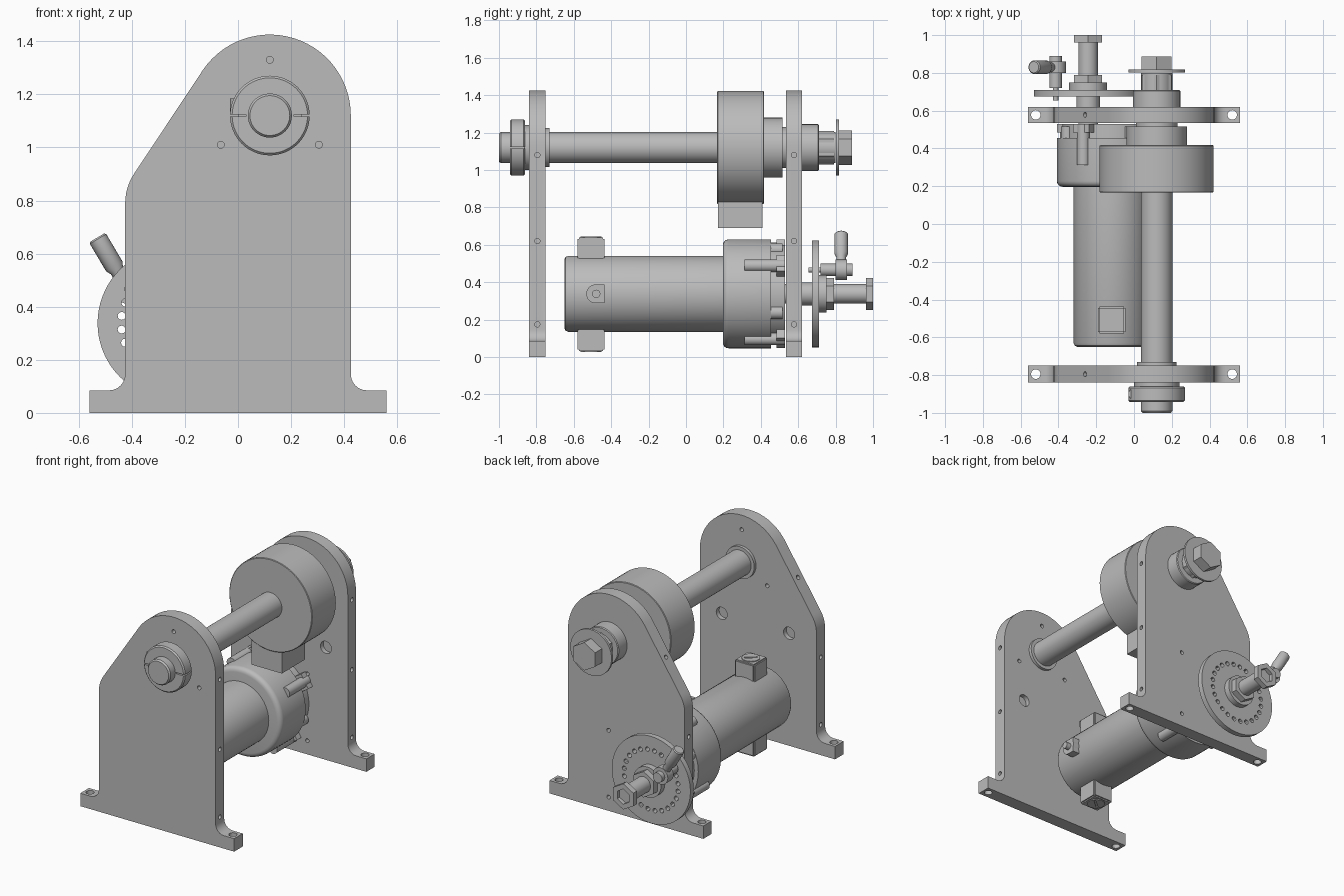
import bpy, bmesh
from math import pi, cos, sin, radians
from mathutils import Vector, Matrix

if "Cube" in bpy.data.objects:
    bpy.data.objects.remove(bpy.data.objects["Cube"])

steel = bpy.data.materials.new("grey steel")
steel.use_nodes = True
GREY = (0.5, 0.5, 0.5, 1)
steel.diffuse_color = GREY
steel.node_tree.nodes["Principled BSDF"].inputs["Base Color"].default_value = GREY


def finish(name, bm):
    bmesh.ops.recalc_face_normals(bm, faces=bm.faces)
    me = bpy.data.meshes.new(name)
    bm.to_mesh(me)
    bm.free()
    me.materials.append(steel)
    ob = bpy.data.objects.new(name, me)
    bpy.context.collection.objects.link(ob)
    smooth(ob)
    return ob


def smooth(ob):
    ob.data.polygons.foreach_set("use_smooth", [True] * len(ob.data.polygons))
    ob.data.set_sharp_from_angle(angle=radians(30))


def lathe(name, origin, axis, profile, n=48):
    """Revolve (distance, radius) pairs around an axis, capping both ends."""
    bm = bmesh.new()
    phase = pi / 2 if n == 6 else 0
    rings = [[bm.verts.new((r * cos(phase + 2 * pi * i / n), r * sin(phase + 2 * pi * i / n), t))
              for i in range(n)] for t, r in profile]
    for a, b in zip(rings, rings[1:]):
        for i in range(n):
            j = (i + 1) % n
            bm.faces.new((a[i], a[j], b[j], b[i]))
    bm.faces.new(rings[0])
    bm.faces.new(rings[-1])
    turn = Vector((0, 0, 1)).rotation_difference(Vector(axis)).to_matrix().to_4x4()
    bm.transform(Matrix.Translation(origin) @ turn)
    return finish(name, bm)


def rod(name, p0, p1, r, n=32):
    d = Vector(p1) - Vector(p0)
    return lathe(name, p0, d.normalized(), [(0, r), (d.length, r)], n)


def box(name, lo, hi, bevel=0):
    bm = bmesh.new()
    bmesh.ops.create_cube(bm, size=1)
    lo, hi = Vector(lo), Vector(hi)
    for v in bm.verts:
        v.co = Vector([(a + b) / 2 + c * (b - a) for a, b, c in zip(lo, hi, v.co)])
    if bevel:
        bmesh.ops.bevel(bm, geom=bm.edges[:], offset=bevel, segments=2, affect='EDGES')
    return finish(name, bm)


def cut(target, cutters):
    bpy.context.view_layer.objects.active = target
    for c in cutters:
        mod = target.modifiers.new("cut", 'BOOLEAN')
        mod.operation, mod.solver, mod.object = 'DIFFERENCE', 'EXACT', c
        bpy.ops.object.modifier_apply(modifier=mod.name)
        bpy.data.objects.remove(c)
    smooth(target)


def arc(cx, cz, r, a0, a1, n):
    return [(cx + r * cos(radians(a0 + (a1 - a0) * i / n)),
             cz + r * sin(radians(a0 + (a1 - a0) * i / n))) for i in range(n + 1)]


SX, SZ = 0.12, 1.12      # drum shaft axis
MX, MZ = -0.117, 0.338   # motor axis
DX = -0.243              # indexing disc axis
Y = (0, 1, 0)

# End plates with feet and holes
outline = [(-0.56, 0), (0.56, 0), (0.56, 0.085)]
outline += arc(0.485, 0.145, 0.06, 270, 180, 6)
outline += arc(SX, SZ, 0.305, 0, 146, 28)
outline += arc(-0.225, 0.79, 0.2, 146, 180, 6)
outline += arc(-0.485, 0.145, 0.06, 0, -90, 6)
outline += [(-0.56, 0.085)]


def end_plate(name, y0, y1, inner, bolts):
    bm = bmesh.new()
    face = bm.faces.new([bm.verts.new((x, y0, z)) for x, z in outline])
    new = bmesh.ops.extrude_face_region(bm, geom=[face])["geom"]
    for v in new:
        if isinstance(v, bmesh.types.BMVert):
            v.co.y = y1
    plate = finish(name, bm)
    ym = (y0 + y1) / 2
    holes = [rod("hole", (x, ym, -0.1), (x, ym, 0.2), 0.025, 24) for x in (-0.52, 0.52)]
    holes += [rod("hole", (x, y0 - 0.1, z), (x, y1 + 0.1, z), 0.013, 16) for x, z in bolts]
    holes += [rod("hole", (0.39, ym, z), (0.5, ym, z), 0.014, 16) for z in (0.175, 0.62, 1.08)]
    holes += [rod("hole", (-0.5, ym, z), (-0.39, ym, z), 0.014, 16) for z in (0.175, 0.62)]
    holes += [rod("hole", (-0.32, ym, 1.14), (-0.237, ym, 1.085), 0.014, 16)]
    # Blind pockets on the inner face
    holes += [rod("hole", (x, inner - 0.03, 0.74), (x, inner + 0.03, 0.74), 0.04, 24)
              for x in (-0.225, 0.265)]
    cut(plate, holes)


end_plate("front_plate", -0.84, -0.75, -0.75, [(0.12, 1.33), (-0.065, 1.01), (0.305, 1.01)])
end_plate("rear_plate", 0.535, 0.62, 0.535, [(0.13, 0.53), (0.13, 0.09)])

# Drum shaft, bearings and clamp collar
lathe("drum_shaft", (SX, 0, SZ), Y, [(-1, 0.075), (-0.99, 0.083), (0.8, 0.083)])
lathe("front_bearing", (SX, 0, SZ), Y, [(-0.865, 0.12), (-0.75, 0.12), (-0.75, 0.105), (-0.73, 0.105)])
collar = lathe("clamp_collar", (SX, 0, SZ), Y,
               [(-0.942, 0.142), (-0.934, 0.15), (-0.868, 0.15), (-0.86, 0.142)], 64)
cut(collar, [box("slit", (SX + a, -1, SZ - 0.004), (SX + b, -0.8, SZ + 0.004))
             for a, b in ((-0.2, -0.09), (0.09, 0.2))])
rod("collar_screw", (0, -0.9, 1.125), (0, -0.9, 1.185), 0.03, 24)

# Drum, hub and guide block
lathe("drum", (SX, 0, SZ), Y, [(0.167, 0.298), (0.17, 0.302), (0.414, 0.302), (0.417, 0.298)], 72)
lathe("drum_hub", (SX, 0, SZ), Y, [(0.41, 0.16), (0.515, 0.16), (0.515, 0.11), (0.54, 0.11)], 64)
box("guide_block", (-0.02, 0.17, 0.69), (0.2, 0.41, 0.88))

# Rear bearing, washer and hex bolt
lathe("rear_bearing", (SX, 0, SZ), Y, [(0.6, 0.125), (0.705, 0.125), (0.71, 0.12)])
rod("shaft_nut", (SX, 0.7, SZ), (SX, 0.79, SZ), 0.09, 6)
rod("shaft_washer", (SX, 0.802, SZ), (SX, 0.817, SZ), 0.15, 48)
rod("shaft_bolt_head", (SX, 0.81, SZ), (SX, 0.888, SZ), 0.092, 6)

# Motor body and gearbox
lathe("motor_body", (MX, 0, MZ), Y,
      [(-0.65, 0.185), (-0.644, 0.197), (-0.63, 0.203), (0.22, 0.203)], 64)
lathe("gearbox", (MX, 0, MZ), Y,
      [(0.197, 0.26)] + [(0.227 - 0.03 * cos(a), 0.261 + 0.03 * sin(a))
                         for a in (0.4, 0.8, 1.2, pi / 2)]
      + [(0.455, 0.291), (0.455, 0.262), (0.53, 0.262)], 64)

# Gearbox lugs and flange ears
for k, ang in enumerate((32, 122, 212, 302)):
    a = radians(ang)
    x, z = MX + 0.285 * cos(a), MZ + 0.285 * sin(a)
    rod(f"gearbox_lug_{k}", (x, 0.312, z), (x, 0.53, z), 0.033, 24)
    ear = box(f"flange_ear_{k}", (-0.05, 0.485, -0.06), (0.05, 0.53, 0.05))
    ear.data.transform(Matrix.Translation((MX + 0.26 * cos(a), 0, MZ + 0.26 * sin(a)))
                       @ Matrix.Rotation(pi / 2 - a, 4, 'Y'))
    b = a + radians(35)
    x, z = MX + 0.255 * cos(b), MZ + 0.255 * sin(b)
    rod(f"flange_boss_{k}", (x, 0.455, z), (x, 0.515, z), 0.035, 24)

# Motor terminals with slotted screws
for name, z0, z1, s in (("top", 0.5, 0.64, 1), ("bottom", 0.033, 0.17, -1)):
    box(f"{name}_terminal", (-0.19, -0.58, z0), (-0.045, -0.437, z1), 0.008)
    end = z1 if s > 0 else z0
    screw = rod(f"{name}_terminal_screw", (MX, -0.508, end - 0.02 * s), (MX, -0.508, end + 0.005 * s), 0.055)
    slot = box("slot", (-0.04, -0.006, end - 0.01), (0.04, 0.006, end + 0.01))
    slot.data.transform(Matrix.Translation((MX, -0.508, 0)) @ Matrix.Rotation(radians(40), 4, 'Z'))
    cut(screw, [slot])
rod("side_terminal", (0.06, -0.483, MZ), (0.13, -0.483, MZ), 0.05)
box("side_terminal_pad", (0.06, -0.483, MZ - 0.05), (0.13, -0.437, MZ + 0.05))
rod("side_terminal_pin", (0.1, -0.48, MZ), (0.16, -0.48, MZ), 0.022, 24)

# Indexing disc with ring of holes
disc = rod("index_disc", (DX, 0.675, MZ), (DX, 0.71, MZ), 0.286, 72)
ring = [(DX + 0.197 * cos(radians(t)), MZ + 0.197 * sin(radians(t))) for t in range(7, 367, 15)]
cut(disc, [rod("hole", (x, 0.6, z), (x, 0.8, z), 0.015, 12) for x, z in ring])

# Spindle through the disc, with hex nuts
rod("spindle", (DX, 0.5, MZ), (DX, 0.97, MZ), 0.052)
rod("spindle_boss", (DX, 0.61, MZ), (DX, 0.68, MZ), 0.062)
rod("spindle_nut", (DX, 0.705, MZ), (DX, 0.75, MZ), 0.1, 48)
rod("spindle_lock_nut", (DX, 0.74, MZ), (DX, 0.79, MZ), 0.085, 6)
lathe("spindle_socket", (DX, 0, MZ), Y,
      [(0.962, 0.085), (1.0, 0.085), (1.0, 0.05), (0.975, 0.05)], 6)

# Locking lever on its pin
PX, PZ = -0.415, 0.466
rod("lever_pin", (PX, 0.655, PZ), (PX, 0.72, PZ), 0.014, 16)
rod("lever_stud", (PX, 0.72, PZ), (PX, 0.89, PZ), 0.033, 24)
rod("lever_hub", (PX, 0.8, PZ), (PX, 0.86, PZ), 0.055, 24)
lathe("lever_arm", (PX, 0.83, PZ), Vector((-0.51, 0, 0.86)).normalized(),
      [(0, 0.026), (0.08, 0.026), (0.1, 0.036), (0.22, 0.036), (0.226, 0.03)], 24)
